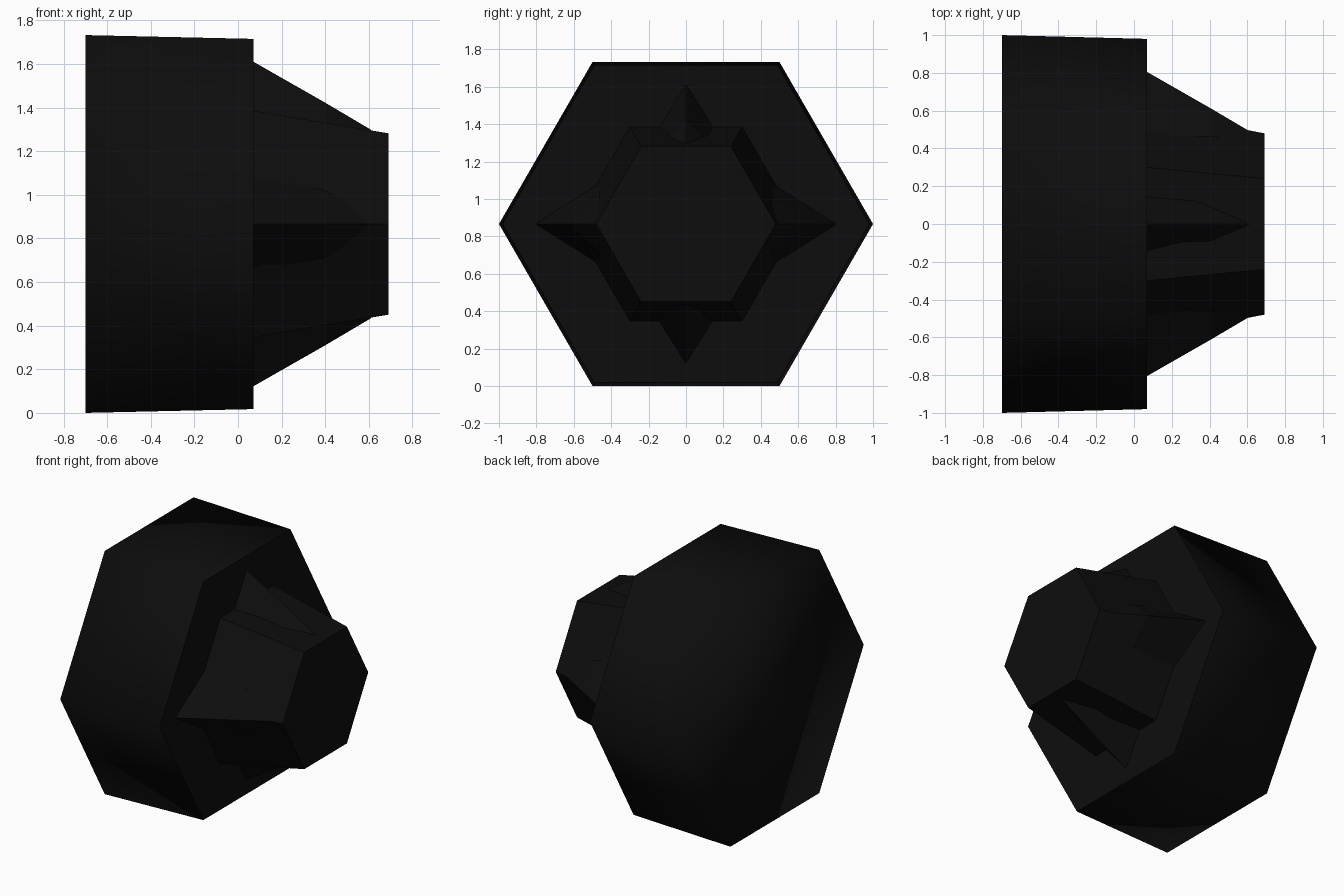
import bpy, bmesh, math
from mathutils import Matrix, Vector

cube = bpy.data.objects.get("Cube")
if cube:
    bpy.data.objects.remove(cube)

MID = math.sqrt(3) / 2  # height of the long axis above the ground

black = bpy.data.materials.new("near_black")
black.use_nodes = True
colour = (0.004, 0.004, 0.004, 1)
black.diffuse_color = colour
black.node_tree.nodes["Principled BSDF"].inputs["Base Color"].default_value = colour


def finish(bm, name):
    bmesh.ops.recalc_face_normals(bm, faces=bm.faces)
    mesh = bpy.data.meshes.new(name)
    bm.to_mesh(mesh)
    bm.free()
    mesh.materials.append(black)
    obj = bpy.data.objects.new(name, mesh)
    bpy.context.collection.objects.link(obj)
    obj.location.z = MID
    return obj


def loft(name, sections):
    """Skin equal-length rings of points and cap both ends."""
    bm = bmesh.new()
    rings = [[bm.verts.new(p) for p in ring] for ring in sections]
    for a, b in zip(rings, rings[1:]):
        for i in range(len(a)):
            j = (i + 1) % len(a)
            bm.faces.new((a[i], a[j], b[j], b[i]))
    bm.faces.new(rings[0])
    bm.faces.new(rings[-1])
    return finish(bm, name)


def hexagon(x, radius):
    angles = [math.radians(60 * i) for i in range(6)]
    return [Vector((x, radius * math.cos(a), radius * math.sin(a))) for a in angles]


# Wide hexagonal body: soft sides and back, crisp front rim
body = loft("body", [hexagon(-0.7, 1), hexagon(0.07, 0.98)])
for face in body.data.polygons:
    face.use_smooth = True
for edge in body.data.edges:
    edge.use_edge_sharp = all(body.data.vertices[v].co.x > 0 for v in edge.vertices)

# Tapered hexagonal hub
loft("hub", [hexagon(0.06, 0.602), hexagon(0.69, 0.48)])


# Four sloping fins, set slightly further out over the hub corners
def fin(name, angle, shift):
    turn = Matrix.Rotation(angle, 4, 'X')
    sections = []
    for x, tip, half in ((0.06, 0.75, 0.22), (0.4, 0.556, 0.155), (0.61, 0.432, 0.03)):
        ring = [(x, 0, tip + shift), (x, half, 0.4 + shift), (x, -half, 0.4 + shift)]
        sections.append([turn @ Vector(p) for p in ring])
    loft(name, sections)


for i, side in enumerate(("top", "front", "bottom", "back")):
    fin(side + "_fin", i * math.pi / 2, 0.06 * (i % 2))
